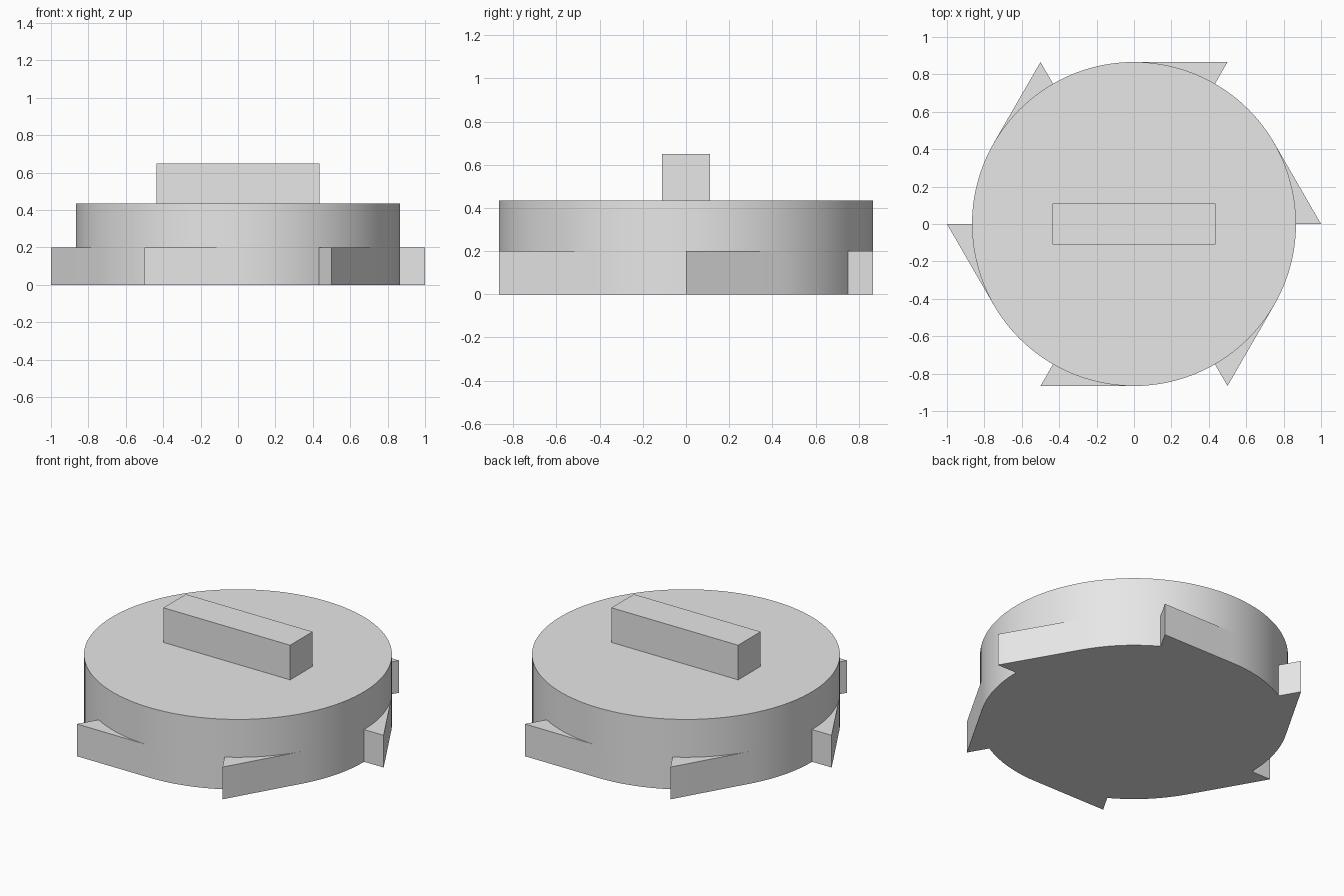
import bpy
import bmesh
from math import cos, sin, radians

cube = bpy.data.objects.get("Cube")
if cube:
    bpy.data.objects.remove(cube, do_unlink=True)

RADIUS = 0.866
TEETH = 6
TOOTH_TOP = 0.2
DISC_TOP = 0.435
BAR_TOP = 0.65

grey = bpy.data.materials.new("light grey")
grey.use_nodes = True
grey.diffuse_color = (0.8, 0.8, 0.8, 1)
grey.node_tree.nodes["Principled BSDF"].inputs["Base Color"].default_value = (0.8, 0.8, 0.8, 1)


def polar(radius, degrees):
    return radius * cos(radians(degrees)), radius * sin(radians(degrees))


def prism(name, outline, bottom, top):
    """Extrude a closed outline upward into a solid."""
    bm = bmesh.new()
    face = bm.faces.new([bm.verts.new((x, y, bottom)) for x, y in outline])
    new = bmesh.ops.extrude_face_region(bm, geom=[face], use_keep_orig=True)["geom"]
    verts = [v for v in new if isinstance(v, bmesh.types.BMVert)]
    bmesh.ops.translate(bm, vec=(0, 0, top - bottom), verts=verts)
    bmesh.ops.recalc_face_normals(bm, faces=bm.faces)
    mesh = bpy.data.meshes.new(name)
    bm.to_mesh(mesh)
    bm.free()
    mesh.materials.append(grey)
    obj = bpy.data.objects.new(name, mesh)
    bpy.context.collection.objects.link(obj)
    bpy.ops.object.select_all(action="DESELECT")
    obj.select_set(True)
    bpy.context.view_layer.objects.active = obj
    bpy.ops.object.shade_smooth_by_angle(angle=radians(20))
    return obj


# Toothed base: each tooth has a radial face and a flank tangent to the disc
step = 360 // TEETH
outline = []
for i in range(TEETH):
    start = i * step
    outline += [polar(RADIUS, start), polar(1, start)]
    outline += [polar(RADIUS, a) for a in range(start + step // 2, start + step, 3)]
prism("toothed_base", outline, 0, TOOTH_TOP)

# Round upper disc
prism("disc", [polar(RADIUS, a) for a in range(0, 360, 3)], TOOTH_TOP, DISC_TOP)

# Grip bar across the top
half_x, half_y = 0.435, 0.11
bar = [(-half_x, -half_y), (half_x, -half_y), (half_x, half_y), (-half_x, half_y)]
prism("grip_bar", bar, DISC_TOP, BAR_TOP)
